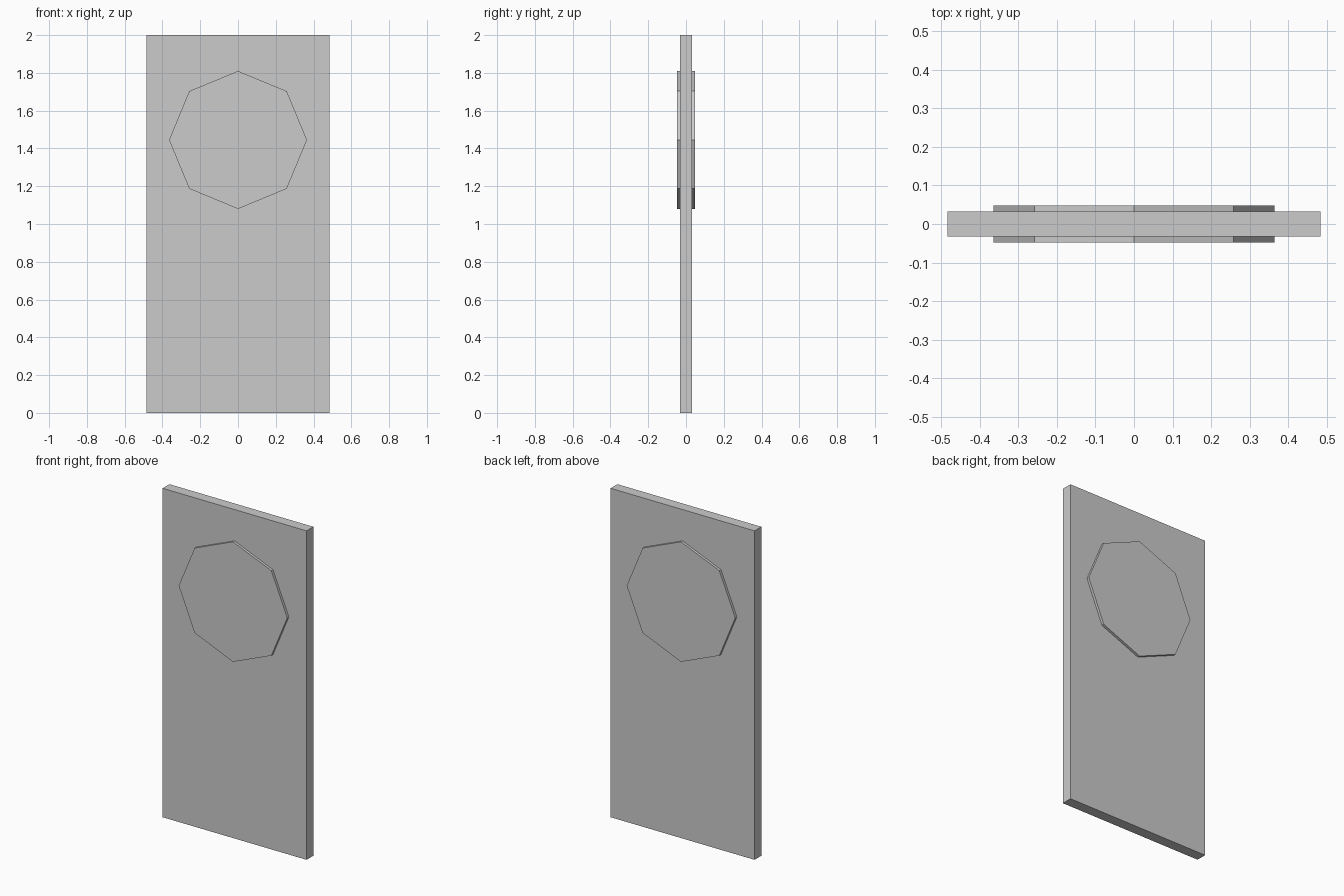
import bpy
from math import pi

if "Cube" in bpy.data.objects:
    bpy.data.objects.remove(bpy.data.objects["Cube"])

# Upright rectangular slab standing on the ground
bpy.ops.mesh.primitive_cube_add(size=1, location=(0, 0, 1))
panel = bpy.context.object
panel.name = "panel"
panel.scale = (0.968, 0.065, 2.0)
bpy.ops.object.transform_apply(location=False, rotation=False, scale=True)

# Octagonal plate passing through the slab, slightly proud on both faces
bpy.ops.mesh.primitive_cylinder_add(
    vertices=8, radius=0.365, depth=0.096,
    location=(0, 0, 1.445), rotation=(pi / 2, 0, 0))
plate = bpy.context.object
plate.name = "octagonal_plate"
bpy.ops.object.transform_apply(location=False, rotation=True, scale=False)
